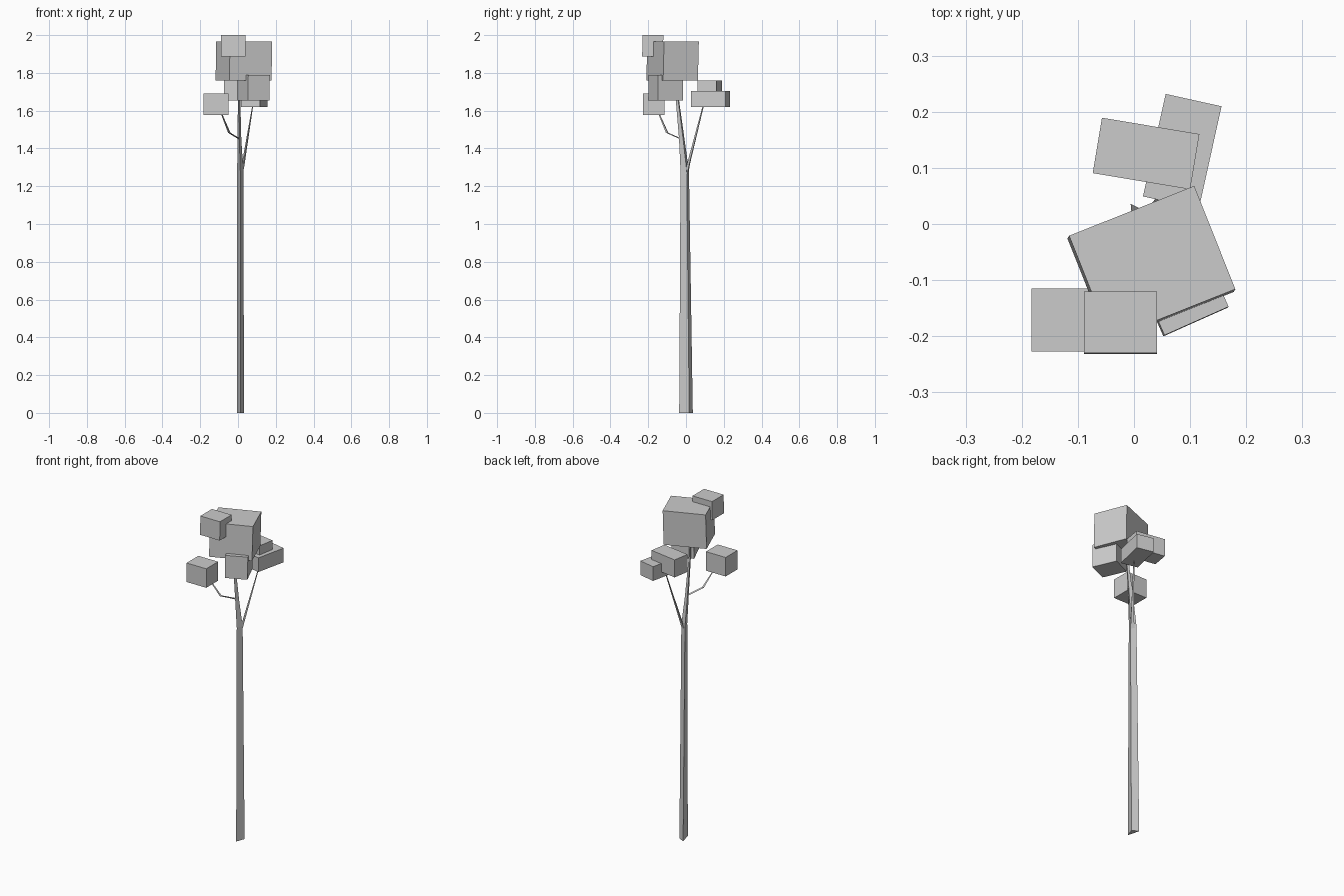
import bpy, bmesh
from math import radians
from mathutils import Matrix, Vector

if "Cube" in bpy.data.objects:
    bpy.data.objects.remove(bpy.data.objects["Cube"])

# Triangular trunk cross-section, centred on its own axis
TRI = [Vector((0.0, -0.037, 0)), Vector((0.019, 0.016, 0)), Vector((-0.019, 0.035, 0))]


def finish(bm, name):
    bmesh.ops.recalc_face_normals(bm, faces=bm.faces)
    mesh = bpy.data.meshes.new(name)
    bm.to_mesh(mesh)
    bm.free()
    bpy.context.collection.objects.link(bpy.data.objects.new(name, mesh))


def limb(name, stations):
    """Loft the triangle through (x, y, z, x scale, y scale) stations."""
    bm = bmesh.new()
    rings = [[bm.verts.new((x + p.x * sx, y + p.y * sy, z)) for p in TRI]
             for x, y, z, sx, sy in stations]
    for a, b in zip(rings, rings[1:]):
        for i in range(3):
            j = (i + 1) % 3
            bm.faces.new((a[i], a[j], b[j], b[i]))
    bm.faces.new(rings[0])
    bm.faces.new(rings[-1])
    finish(bm, name)


def leaf_block(name, centre, size, z0, z1, angle=0, lean=(0, 0)):
    """Box of foliage turned about z, its underside shifted by lean."""
    bm = bmesh.new()
    bmesh.ops.create_cube(bm, size=1)
    m = (Matrix.Translation((*centre, (z0 + z1) / 2))
         @ Matrix.Rotation(radians(angle), 4, 'Z')
         @ Matrix.Diagonal((*size, z1 - z0, 1)))
    low = [v for v in bm.verts if v.co.z < 0]
    bm.transform(m)
    for v in low:
        v.co += Vector((*lean, 0))
    finish(bm, name)


# Trunk and branches
limb("trunk", [(0.013, 0.001, 0, 1, 1), (0.012, -0.006, 1.28, 0.85, 0.62),
               (0.007, -0.022, 1.45, 0.55, 0.4), (0.006, -0.048, 1.68, 0.3, 0.22),
               (0.01, -0.055, 1.79, 0.2, 0.15)])
limb("back_branch", [(0.012, -0.002, 1.25, 0.6, 0.35), (0.028, 0.014, 1.32, 0.4, 0.22),
                     (0.08, 0.095, 1.64, 0.12, 0.08)])
limb("left_branch", [(0.008, -0.025, 1.45, 0.4, 0.22), (-0.046, -0.1, 1.483, 0.35, 0.18),
                     (-0.094, -0.15, 1.6, 0.15, 0.08)])

# Foliage blocks
leaf_block("main_foliage", (0.0325, -0.0685), (0.24, 0.198), 1.76, 1.965, 21.7, (-0.003, -0.005))
leaf_block("top_foliage", (-0.024, -0.175), (0.13, 0.11), 1.888, 2.0, 0, (0, -0.002))
leaf_block("left_foliage", (-0.117, -0.171), (0.131, 0.112), 1.578, 1.692)
leaf_block("front_right_foliage", (0.082, -0.1065), (0.125, 0.145), 1.655, 1.79, 24, (-0.002, -0.002))
leaf_block("back_foliage", (0.0215, 0.1255), (0.176, 0.1), 1.655, 1.76, -9.5)
leaf_block("low_back_foliage", (0.086, 0.1295), (0.102, 0.187), 1.62, 1.705, -12.5)
